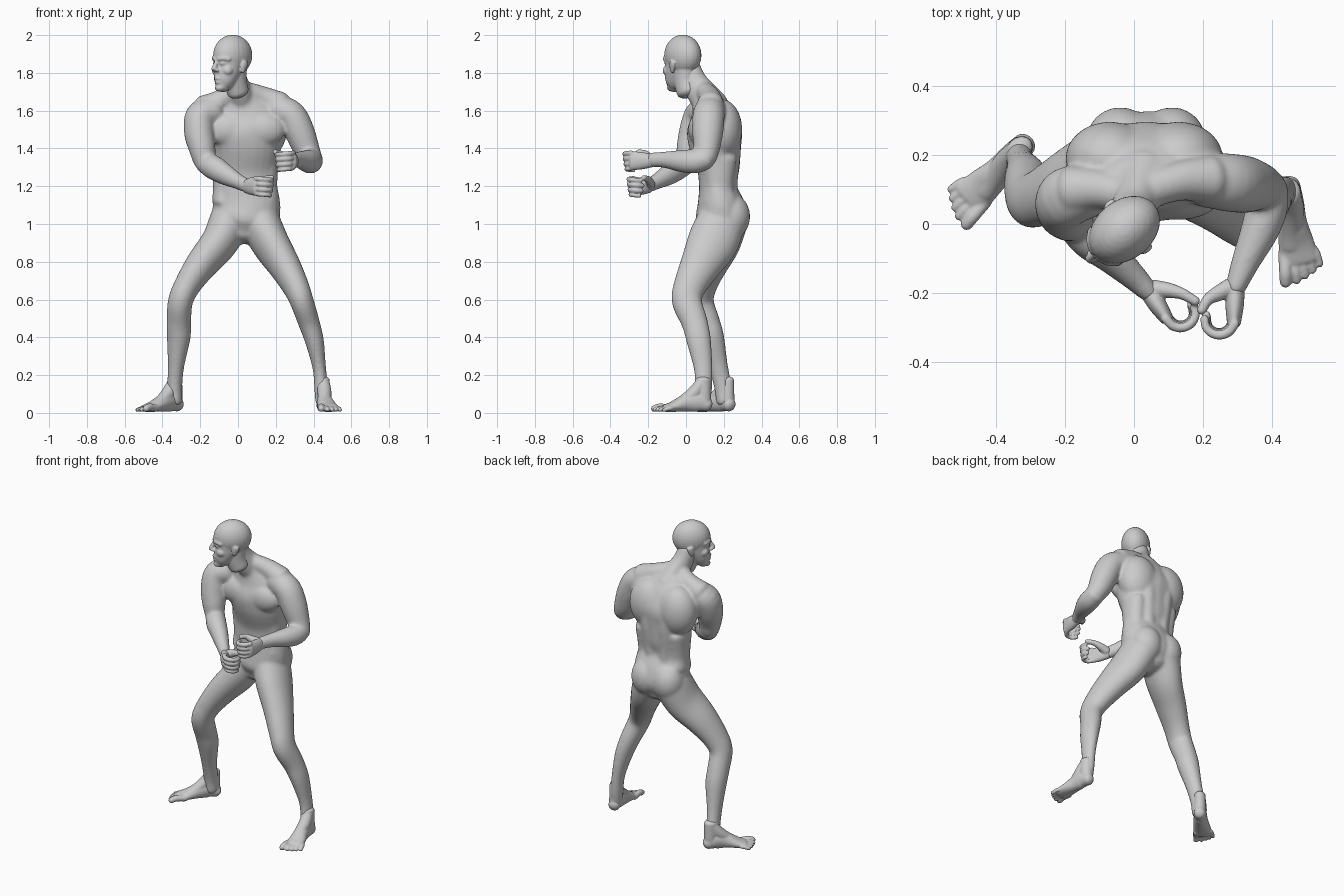
import bpy, bmesh, math
from mathutils import Vector, Matrix

X, Y, Z = Vector((1, 0, 0)), Vector((0, 1, 0)), Vector((0, 0, 1))


def catmull(pts, n=5):
    """Smooth interpolation of control points (x, y, z, half-width, half-depth)."""
    q = [Vector(p) for p in pts]
    q = [2 * q[0] - q[1]] + q + [2 * q[-1] - q[-2]]
    out = []
    for a, b, c, d in zip(q, q[1:], q[2:], q[3:]):
        for k in range(n):
            t = k / n
            out.append(0.5 * (2 * b + (c - a) * t + (2 * a - 5 * b + 4 * c - d) * t * t
                              + (3 * b - a - 3 * c + d) * t ** 3))
    return out + [q[-2]]


def tube(bm, pts, ref=X, cap=0.6, seg=24, m=Matrix()):
    """Round-capped tube with elliptical sections; first radius lies along ref."""
    pts = [tuple(p) if len(p) == 5 else tuple(p) + (p[3],) for p in pts]
    c = catmull(pts)
    pos = [Vector(p[:3]) for p in c]
    rings = []
    for i, p in enumerate(c):
        t = (pos[min(i + 1, len(c) - 1)] - pos[max(i - 1, 0)]).normalized()
        rings.append((pos[i], t, max(p[3], .003), max(p[4], .003)))

    def end(r, sign):
        o, t, a, b = r
        h = min(a, b) * cap * sign
        return [(o + t * h * math.sin(g), t, a * math.cos(g), b * math.cos(g))
                for g in (.4, .8, 1.2, 1.5)]
    rings = end(rings[0], -1)[::-1] + rings + end(rings[-1], 1)
    loops = []
    for o, t, a, b in rings:
        s = (ref - t * ref.dot(t)).normalized()
        f = t.cross(s)
        loops.append([bm.verts.new(m @ (o + s * a * math.cos(u) + f * b * math.sin(u)))
                      for u in (2 * math.pi * k / seg for k in range(seg))])
    for l0, l1 in zip(loops, loops[1:]):
        for k in range(seg):
            bm.faces.new((l0[k], l0[(k + 1) % seg], l1[(k + 1) % seg], l1[k]))
    bm.faces.new(loops[0][::-1])
    bm.faces.new(loops[-1])


def ball(bm, c, r, m=Matrix()):
    bmesh.ops.create_uvsphere(bm, u_segments=24, v_segments=16, radius=1,
                              matrix=m @ Matrix.Translation(c) @ Matrix.Diagonal((*r, 1)))


def finish(bm, name, voxel, smooth):
    """Fuse the overlapping volumes into one skin and relax it."""
    bmesh.ops.recalc_face_normals(bm, faces=bm.faces)
    me = bpy.data.meshes.new(name)
    bm.to_mesh(me)
    bm.free()
    ob = bpy.data.objects.new(name, me)
    bpy.context.collection.objects.link(ob)
    r = ob.modifiers.new("fuse", 'REMESH')
    r.mode, r.voxel_size, r.use_smooth_shade = 'VOXEL', voxel, True
    s = ob.modifiers.new("relax", 'SMOOTH')
    s.factor, s.iterations = 0.5, smooth


# --- torso, neck, arms and legs ---
body = bmesh.new()
tube(body, [(.03, .19, .96, .12, .11), (.038, .19, 1.02, .17, .138), (.045, .185, 1.09, .18, .13),
            (.038, .168, 1.2, .17, .1), (.04, .17, 1.3, .168, .115), (.045, .155, 1.42, .186, .14),
            (.035, .15, 1.5, .205, .145), (.025, .14, 1.58, .2, .118), (.01, .115, 1.66, .12, .08)])
tube(body, [(.03, .14, 1.62, .085, .09), (.01, .078, 1.7, .066, .078),
            (-.01, .04, 1.76, .06, .068), (-.025, .01, 1.83, .058, .065)])
# trapezius slopes
tube(body, [(.005, .085, 1.715, .05), (.13, .125, 1.672, .058), (.22, .13, 1.63, .072)], Z)
tube(body, [(-.005, .08, 1.705, .05), (-.1, .1, 1.65, .058), (-.175, .1, 1.612, .072)], Z)
# chest, buttocks, shoulder blades and spine muscles in pairs
for s in (-1, 1):
    ball(body, (.04 + s * .085, .075, 1.5), (.125, .064, .09))
    ball(body, (.035 + s * .075, .24, 1.04), (.1, .1, .12))
    ball(body, (.03 + s * .1, .19, 1.5), (.13, .108, .16))
    tube(body, [(.035 + s * .045, .23, 1.08, .05), (.035 + s * .05, .222, 1.22, .052),
                (.035 + s * .06, .23, 1.38, .06), (.03 + s * .065, .225, 1.5, .065)])
    tube(body, [(.037 + s * .12, .18, 1.12, .055, .09), (.037 + s * .11, .175, 1.2, .06, .075),
                (.037 + s * .12, .18, 1.35, .06, .09)])
# legs with calf muscles
tube(body, [(.11, .19, 1.02, .11, .13), (.17, .14, .9, .1, .135), (.245, .075, .78, .085, .108),
            (.305, .02, .67, .071, .087), (.338, .005, .59, .063, .08), (.375, .045, .48, .057, .07),
            (.405, .068, .38, .05, .065), (.43, .09, .24, .036, .05), (.44, .093, .14, .037, .046),
            (.447, .085, .06, .038, .045)])
tube(body, [(-.04, .2, 1.02, .11, .13), (-.1, .16, .9, .098, .127), (-.19, .115, .79, .085, .108),
            (-.265, .08, .68, .071, .087), (-.305, .07, .59, .066, .078), (-.313, .11, .48, .065, .07),
            (-.314, .135, .4, .063, .067), (-.328, .17, .25, .044, .052), (-.335, .195, .14, .04, .047),
            (-.335, .205, .06, .04, .045)])
# upper arms
tube(body, [(.2, .13, 1.61, .08, .08), (.28, .12, 1.575, .085, .08), (.325, .115, 1.49, .083, .08),
            (.362, .11, 1.4, .07, .07), (.39, .1, 1.345, .06, .058)], Y)
tube(body, [(-.13, .1, 1.6, .08, .08), (-.2, .075, 1.57, .088, .08), (-.205, .045, 1.48, .084, .08),
            (-.19, .02, 1.4, .071, .071), (-.178, .01, 1.335, .06, .06)], Y)
# forearms
tube(body, [(.39, .11, 1.345, .056, .058), (.387, .05, 1.332, .064, .061), (.365, -.02, 1.333, .06, .056),
            (.325, -.11, 1.34, .044, .042), (.293, -.19, 1.34, .038, .03)], Z)
tube(body, [(-.178, .015, 1.33, .056, .058), (-.13, -.04, 1.3, .065, .061), (-.07, -.09, 1.263, .057, .052),
            (0, -.155, 1.225, .042, .039), (.045, -.2, 1.203, .038, .03)], Z)
finish(body, "body", .008, 14)

# --- head, built facing -y and turned toward its right shoulder ---
head = bmesh.new()
turn = Matrix.Translation((-.034, -.022, 0)) @ Matrix.Rotation(math.radians(-50), 4, 'Z')
ball(head, (0, .008, 1.893), (.086, .115, .109), turn)
tube(head, [(0, -.07, 1.722, .034, .034), (0, -.055, 1.75, .055, .053), (0, -.038, 1.79, .067, .069),
            (0, -.022, 1.83, .073, .081), (0, -.015, 1.88, .077, .092)], m=turn)
tube(head, [(0, .045, 1.7, .054, .06), (0, .025, 1.76, .056, .065), (0, .02, 1.83, .06, .07)], m=turn)
tube(head, [(0, -.1, 1.865, .01), (0, -.113, 1.842, .012), (0, -.123, 1.818, .015)], m=turn)
tube(head, [(-.024, -.09, 1.77, .009), (0, -.101, 1.772, .012), (.024, -.09, 1.77, .009)], Z, m=turn)
tube(head, [(-.02, -.09, 1.752, .008), (0, -.099, 1.751, .011), (.02, -.09, 1.752, .008)], Z, m=turn)
ball(head, (0, -.085, 1.72), (.026, .021, .019), turn)
for s in (-1, 1):
    tube(head, [(s * .01, -.101, 1.873, .012), (s * .038, -.089, 1.877, .013), (s * .06, -.065, 1.872, .013)],
         Z, m=turn)
    ball(head, (s * .013, -.108, 1.814), (.01, .012, .009), turn)
    ball(head, (s * .03, -.085, 1.85), (.016, .015, .012), turn)
    ball(head, (s * .042, -.062, 1.812), (.03, .03, .028), turn)
    tube(head, [(s * .076, .012, 1.805, .008, .011), (s * .083, .018, 1.835, .009, .02),
                (s * .087, .025, 1.858, .008, .019)], X, m=turn)
finish(head, "head", .005, 6)


# --- hands curled around an upright grip ---
def hand(name, wrist, grip, z, a0, a1, thumb):
    bm = bmesh.new()
    g, w = Vector(grip), Vector(wrist)

    def on(a, r):
        return g.x + r * math.cos(math.radians(a)), g.y + r * math.sin(math.radians(a))
    kx, ky = on(a0, .047)
    tube(bm, [(w.x, w.y, z, .035, .027), ((w.x + kx) / 2, (w.y + ky) / 2, z, .046, .027),
              (kx, ky, z, .05, .02)], Z)
    for i, (dz, r, reach) in enumerate(((.04, .0145, .9), (.013, .015, 1), (-.015, .0145, .97), (-.041, .0125, .88))):
        tube(bm, [(*on(a0 + (a1 - a0) * reach * k / 5, .049 - .0018 * k - .003 * i), z + dz - .002 * k, r - .0004 * k)
                  for k in range(6)], Z, 1, 12)
    tube(bm, [(x, y, z + dz, r) for x, y, dz, r in thumb], Z, 1, 14)
    finish(bm, name, .0045, 2)


hand("right_hand", (.04, -.192), (.138, -.256), 1.2, 205, 400,
     [(.06, -.19, .008, .028), (.1, -.193, .024, .023), (.14, -.203, .038, .017), (.178, -.224, .044, .014)])
hand("left_hand", (.295, -.18), (.245, -.278), 1.335, 345, 160,
     [(.28, -.185, .008, .028), (.243, -.203, .024, .023), (.215, -.22, .04, .017), (.197, -.25, .046, .014)])


# --- feet, built along +y from the heel; side = where the big toe sits ---
def foot(name, heel, toe, side):
    bm = bmesh.new()
    d = Vector(toe) - Vector(heel)
    m = (Matrix.Translation((*heel, .004)) @ Matrix.Rotation(math.atan2(-d.x, d.y), 4, 'Z')
         @ Matrix.Diagonal((1, d.length / .3, 1, 1)))
    tube(bm, [(0, .026, .038, .035, .036), (0, .075, .056, .039, .055), (side * .003, .13, .05, .043, .048),
              (0, .19, .032, .052, .031), (-side * .002, .24, .021, .058, .021)], m=m, cap=.75)
    # heel cord and instep
    tube(bm, [(0, .045, .17, .034, .04), (0, .045, .1, .036, .04), (0, .04, .05, .035, .036)], m=m)
    tube(bm, [(0, .06, .15, .034, .03), (0, .095, .1, .037, .036), (side * .008, .15, .06, .034, .03),
              (side * .012, .2, .038, .034, .022)], m=m)
    for i, (r, tip) in enumerate(((.019, .302), (.0135, .302), (.013, .292), (.0125, .28), (.012, .265))):
        x = side * (.042, .012, -.012, -.034, -.055)[i]
        tube(bm, [(x * .9, .215, .022, r), (x, tip - .035, r + .008, r), (x * 1.08, tip - .008, r, r * .95)],
             cap=1, seg=14, m=m)
    finish(bm, name, .005, 3)


foot("left_foot", (.445, .138), (.487, -.167), 1)
foot("right_foot", (-.3, .25), (-.522, .028), -1)
